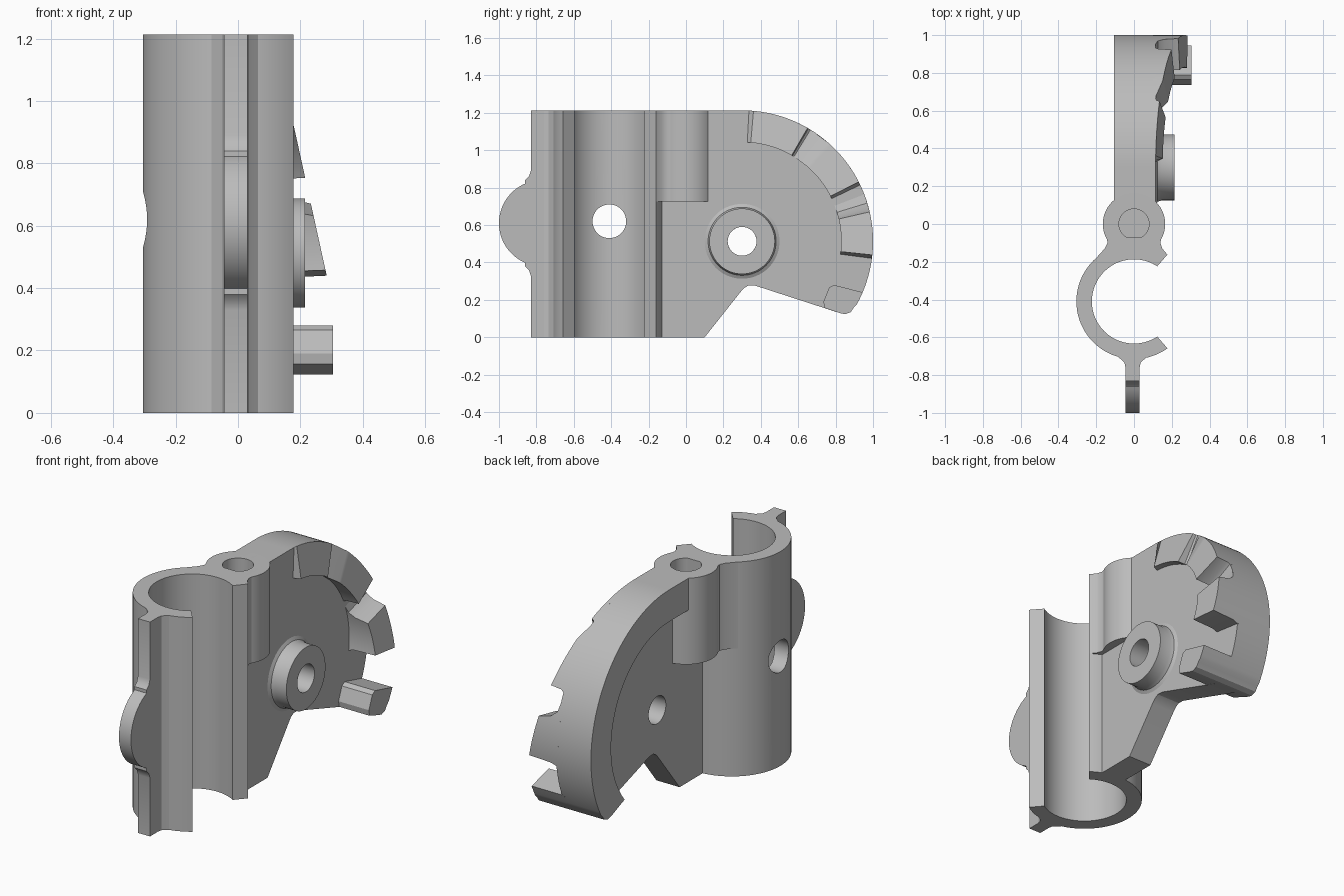
import bpy, bmesh
from math import sin, cos, radians, pi

cube = bpy.data.objects.get("Cube")
if cube:
    bpy.data.objects.remove(cube)

grey = bpy.data.materials.new("plain_grey")
grey.use_nodes = True
grey.diffuse_color = (0.5, 0.5, 0.5, 1)
grey.node_tree.nodes["Principled BSDF"].inputs["Base Color"].default_value = (0.5, 0.5, 0.5, 1)

H = 1.213                  # overall height
PY, PZ, R = 0.3, 0.513, 0.7   # pivot position and quadrant radius
FACE, BACK, RIM = 0.115, -0.03, -0.105   # x levels of the plate


def arc(cx, cy, r, a0, a1, n=40):
    return [(cx + r * cos(radians(a0 + (a1 - a0) * i / n)),
             cy + r * sin(radians(a0 + (a1 - a0) * i / n))) for i in range(n + 1)]


def finish(name, bm):
    bmesh.ops.recalc_face_normals(bm, faces=bm.faces)
    mesh = bpy.data.meshes.new(name)
    bm.to_mesh(mesh)
    bm.free()
    mesh.materials.append(grey)
    ob = bpy.data.objects.new(name, mesh)
    bpy.context.collection.objects.link(ob)
    return ob


def place(axis, u, v, w):
    return (w, u, v) if axis == "x" else (u, v, w)


def prism(name, pts, axis, lo, hi):
    """Extrude a flat outline along x (outline in y, z) or z (outline in x, y)."""
    bm = bmesh.new()
    a = [bm.verts.new(place(axis, u, v, lo)) for u, v in pts]
    b = [bm.verts.new(place(axis, u, v, hi)) for u, v in pts]
    bm.faces.new(a)
    bm.faces.new(b)
    for i in range(len(a)):
        j = (i + 1) % len(a)
        bm.faces.new((a[i], a[j], b[j], b[i]))
    return finish(name, bm)


def loft(name, sections, closed=False):
    """Skin a row of equal cross-sections."""
    bm = bmesh.new()
    rings = [[bm.verts.new(p) for p in s] for s in sections]
    n = len(rings[0])
    pairs = list(zip(rings, rings[1:]))
    if closed:
        pairs.append((rings[-1], rings[0]))
    else:
        bm.faces.new(rings[0])
        bm.faces.new(rings[-1])
    for a, b in pairs:
        for i in range(n):
            j = (i + 1) % n
            bm.faces.new((a[i], a[j], b[j], b[i]))
    return finish(name, bm)


def drill(ob, axis, u, v, r, lo, hi):
    """Cut a round hole and bake the result."""
    cutter = prism("hole_cutter", arc(u, v, r, 0, 360, 48)[:-1], axis, lo, hi)
    cutter.hide_render = True
    mod = ob.modifiers.new("hole", "BOOLEAN")
    mod.operation = "DIFFERENCE"
    mod.solver = "EXACT"
    mod.object = cutter
    bpy.context.view_layer.update()
    deps = bpy.context.evaluated_depsgraph_get()
    mesh = bpy.data.meshes.new_from_object(ob.evaluated_get(deps))
    ob.modifiers.clear()
    ob.data = mesh
    bpy.data.objects.remove(cutter)


parts = []

# Open tube clamp with a side hole
outline = arc(0, -0.41, 0.305, 54.5, 305.5, 72) + arc(0, -0.41, 0.223, 303.5, 56.5, 72)
clamp = prism("clamp_tube", outline, "z", 0, H)
drill(clamp, "x", -0.41, 0.62, 0.09, -0.5, 0)
parts.append(clamp)

# Front flange with a rounded ear and blended root
ear = [(-0.66, 0), (-0.66, H), (-0.83, H), (-0.83, 0.89), (-0.84, 0.86), (-0.86, 0.84)]
ear += arc(-0.77, 0.61, 0.23, 113, 247, 32)
ear += [(-0.86, 0.38), (-0.84, 0.36), (-0.83, 0.33), (-0.83, 0)]
parts.append(prism("front_flange", ear, "x", -0.045, 0.03))
root = [(-0.1, -0.69), (-0.065, -0.72), (-0.05, -0.735), (-0.045, -0.76),
        (0.03, -0.76), (0.035, -0.735), (0.05, -0.72), (0.085, -0.69)]
parts.append(prism("flange_root", root, "z", 0, H))

# Vertical socket and its neck to the clamp
socket = prism("socket_boss", arc(0, 0, 0.165, 0, 360, 64)[:-1], "z", 0.725, H)
drill(socket, "z", 0, 0, 0.08, 0.8, 2)
neck = [(-0.2, -0.18), (-0.155, -0.13), (-0.14, -0.1), (-0.145, -0.07),
        (0.145, -0.07), (0.14, -0.1), (0.15, -0.13), (0.175, -0.16)]
parts += [socket, prism("socket_neck", neck, "z", 0.725, H)]

# Quadrant plate
rounded_end = [(0.82, 0.13), (0.85, 0.123), (0.88, 0.134), (0.897, 0.158)]
rim_arc = arc(PY, PZ, R, -29, 90, 64)
outline = [(-0.16, 0), (0.1, 0), (0.29, 0.24), (0.31, 0.263), (0.335, 0.277), (0.37, 0.276)]
plate = prism("quadrant_plate", outline + rounded_end + rim_arc + [(-0.16, H)], "x", BACK, FACE)
drill(plate, "x", PY, PZ, 0.077, -1, 1)
drill(plate, "z", 0, 0, 0.08, 0.8, 2)
parts.append(plate)

# Thick rim around the recessed back of the plate
inner = arc(PY, PZ, 0.52, 90, -40, 64)
outline = rounded_end + rim_arc + [(0.1, H), (0.1, PZ + 0.52)] + inner
parts.append(prism("quadrant_rim", outline, "x", RIM, BACK))

# Pivot washer with flared base
profile = [(0.077, 0.1), (0.077, 0.215), (0.175, 0.215), (0.175, 0.145),
           (0.182, 0.125), (0.2, FACE), (0.2, 0.1)]
parts.append(loft("pivot_washer", [
    [(x, PY + r * cos(k * pi / 32), PZ + r * sin(k * pi / 32)) for r, x in profile]
    for k in range(64)], closed=True))


# Ratchet teeth rising on one sloped plane
def tooth_section(angle, share):
    c, s = cos(radians(angle)), sin(radians(angle))

    def point(r, lift):
        z = PZ + r * s
        return (FACE + lift * 0.22 * (1.21 - z) if lift is not None else 0.1, PY + r * c, z)
    return [point(0.53, None), point(R, None), point(R, share), point(0.53, share)]


teeth = {
    "upper_tooth": ([(87, 0), (85, 1)], 60),
    "middle_tooth": ([(58.5, 0), (57, 0.1), (49, 1)], 27),
    "lower_tooth": ([(21, 0), (17, 0.1), (14.5, 0.4), (13, 1)], -6),
}
for name, (ramp, end) in teeth.items():
    crest = ramp[-1][0]
    steps = ramp + [(crest + (end - crest) * i / 12, 1) for i in range(1, 13)]
    steps += [(end - 0.5, 0.2), (end - 1.5, 0)]
    parts.append(loft(name, [tooth_section(a, s) for a, s in steps]))

# Flat end stop
stop = [(0.945, 0.24), (0.79, 0.28), (0.765, 0.265), (0.735, 0.19), (0.74, 0.157)]
stop += rounded_end + arc(PY, PZ, R, -29, -23, 4)[:-1]
parts.append(prism("end_stop", stop, "x", 0.1, 0.305))

# Smooth the round surfaces, keep edges sharp
bpy.ops.object.select_all(action="DESELECT")
for ob in parts:
    ob.select_set(True)
bpy.context.view_layer.objects.active = parts[0]
bpy.ops.object.shade_smooth_by_angle(angle=radians(30))
